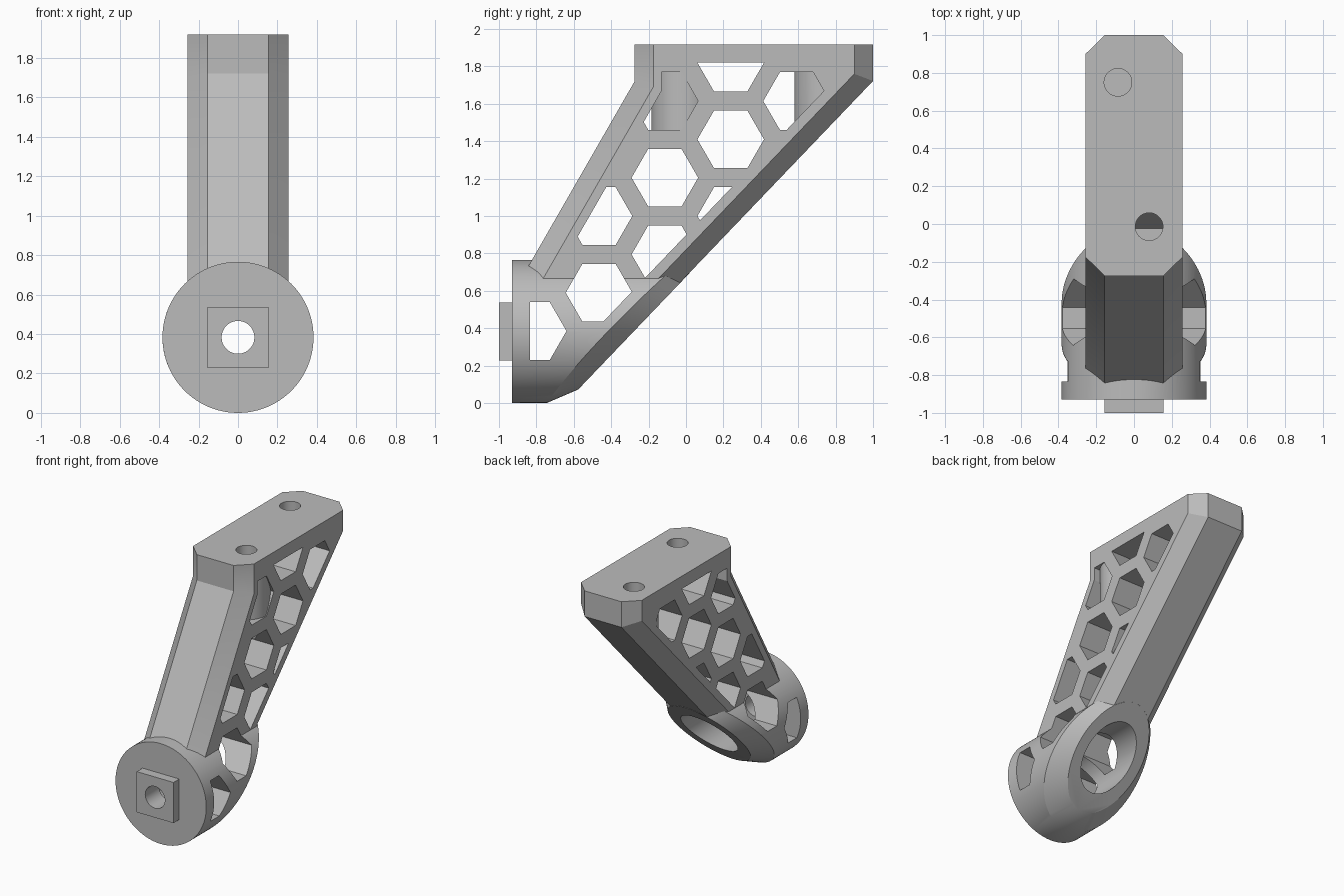
import bpy, bmesh, math
from mathutils import Matrix, Vector

if "Cube" in bpy.data.objects:
    bpy.data.objects.remove(bpy.data.objects["Cube"])

grey = bpy.data.materials.new("plain grey")
grey.use_nodes = True
colour = (0.5, 0.5, 0.5, 1)
grey.diffuse_color = colour
grey.node_tree.nodes["Principled BSDF"].inputs["Base Color"].default_value = colour

AXIS_Z = 0.383          # height of the pivot barrel axis
SLOPE = 1.045           # rise of the rear underside


def slope_y(z, lift=0.0):
    return 1 + (z - lift - 1.72) / SLOPE


def front_y(z, y0, z0):
    return y0 + (z - z0) / 1.74


def make(name, bm):
    bmesh.ops.recalc_face_normals(bm, faces=bm.faces)
    mesh = bpy.data.meshes.new(name)
    bm.to_mesh(mesh)
    bm.free()
    mesh.materials.append(grey)
    ob = bpy.data.objects.new(name, mesh)
    bpy.context.collection.objects.link(ob)
    return ob


def loft(name, slices):
    """Skin a stack of (x, [(y, z), ...]) sections with capped ends."""
    bm = bmesh.new()
    rings = [[bm.verts.new((x, y, z)) for y, z in pts] for x, pts in slices]
    n = len(rings[0])
    for a, b in zip(rings, rings[1:]):
        for i in range(n):
            j = (i + 1) % n
            bm.faces.new((a[i], a[j], b[j], b[i]))
    bm.faces.new(rings[0])
    bm.faces.new(rings[-1])
    return make(name, bm)


def cylinder_mesh(r, start, end, segments=96):
    start, end = Vector(start), Vector(end)
    d = end - start
    bm = bmesh.new()
    m = Matrix.Translation((start + end) / 2) @ d.to_track_quat('Z', 'Y').to_matrix().to_4x4()
    bmesh.ops.create_cone(bm, cap_ends=True, segments=segments, radius1=r,
                          radius2=r, depth=d.length, matrix=m)
    return bm


def cylinder(name, r, start, end, segments=64):
    return make(name, cylinder_mesh(r, start, end, segments))


def combine(target, other, operation, keep=False):
    mod = target.modifiers.new("bool", 'BOOLEAN')
    mod.operation, mod.solver, mod.object = operation, 'EXACT', other
    bpy.context.view_layer.objects.active = target
    bpy.ops.object.modifier_apply(modifier=mod.name)
    if not keep:
        bpy.data.objects.remove(other)


# Chamfered strut: full outline in the middle, inset outline at the sides
lift = 0.002
outer = [(-0.275, 1.917), (1, 1.917), (1, 1.72 + lift), (slope_y(0.45, lift), 0.45),
         (-0.9, 0.45), (front_y(0.6, -0.275, 1.72), 0.6), (-0.275, 1.72)]
inner = [(-0.175, 1.917), (0.9, 1.917), (0.9, 1.76), (slope_y(0.45, 0.145), 0.45),
         (-0.8, 0.45), (front_y(0.6, -0.175, 1.69), 0.6), (-0.175, 1.69)]
bracket = loft("bracket", [(-0.257, inner), (-0.155, outer), (0.155, outer), (0.257, inner)])

# Pivot barrel, sliced along the underside and chamfered around the cut
bm = cylinder_mesh(0.383, (0, -0.93, AXIS_Z), (0, 0.4, AXIS_Z))
cut = bmesh.ops.bisect_plane(bm, geom=bm.verts[:] + bm.edges[:] + bm.faces[:],
                             plane_co=(0, 1, 1.72), plane_no=(0, SLOPE, -1),
                             clear_outer=True)["geom_cut"]
rim = [e for e in cut if isinstance(e, bmesh.types.BMEdge)]
bmesh.ops.edgeloop_fill(bm, edges=rim)
bmesh.ops.bevel(bm, geom=rim, offset=0.1, offset_type='OFFSET', segments=1,
                affect='EDGES', clamp_overlap=False)
combine(bracket, make("barrel", bm), 'UNION')

# Square locating key on the front
key = [(-1, AXIS_Z - 0.155), (-0.9, AXIS_Z - 0.155), (-0.9, AXIS_Z + 0.155), (-1, AXIS_Z + 0.155)]
combine(bracket, loft("square_key", [(-0.155, key), (0.155, key)]), 'UNION')

# Honeycomb windows, trimmed to leave a border
border = [(-0.13, 1.82), (0.882, 1.82), (-0.668, 0.2), (-0.835, 0.2), (-0.835, 0.6),
          (-0.7, 0.68), (-0.13, 1.67)]
cells = [(2, 4), (2, 3), (1, 4), (3, 4), (1, 3), (0, 3), (1, 2), (2, 2), (0, 2), (-1, 2)]
screw_holes = [(0.08, -0.014, 1.2), (-0.085, 0.75, 1.62)]
bosses = [cylinder("screw_boss", 0.17, (x, y, 1.44), (x, y, 1.9)) for x, y, _ in screw_holes]
for col, row in cells:
    cy = -0.465 + 0.352 * col
    cz = 0.59 + 0.41 * (row - 2) - (0.205 if col == -1 else 0)
    if col == 1:
        cz += 0.205
    elif col == 2:
        cz += 0.41
    elif col == 3:
        cz = 1.615
    hexagon = [(cy + 0.178 * math.cos(k * math.pi / 3), cz + 0.178 * math.sin(k * math.pi / 3))
               for k in range(6)]
    window = loft("window_cutter", [(-0.5, hexagon), (0.5, hexagon)])
    trim = loft("trim_cutter", [(-0.6, border), (0.6, border)])
    combine(window, trim, 'INTERSECT')
    if cz > 1.5 and col in (1, 3):
        for boss in bosses:
            combine(window, boss, 'DIFFERENCE', keep=True)
    combine(bracket, window, 'DIFFERENCE')
for boss in bosses:
    bpy.data.objects.remove(boss)

# Pivot bore: wide from the rear, narrow through the front wall
combine(bracket, cylinder("bore_cutter", 0.2, (0, -0.835, AXIS_Z), (0, 0.3, AXIS_Z)), 'DIFFERENCE')
combine(bracket, cylinder("pin_cutter", 0.083, (0, -1.1, AXIS_Z), (0, -0.7, AXIS_Z)), 'DIFFERENCE')

# Screw holes in the top
for x, y, bottom in screw_holes:
    combine(bracket, cylinder("screw_cutter", 0.073, (x, y, bottom), (x, y, 2)), 'DIFFERENCE')

# Single material and crisp smooth shading
bracket.data.materials.clear()
bracket.data.materials.append(grey)
for p in bracket.data.polygons:
    p.material_index = 0
bpy.ops.object.select_all(action='DESELECT')
bracket.select_set(True)
bpy.context.view_layer.objects.active = bracket
bpy.ops.object.shade_smooth_by_angle(angle=math.radians(25))
